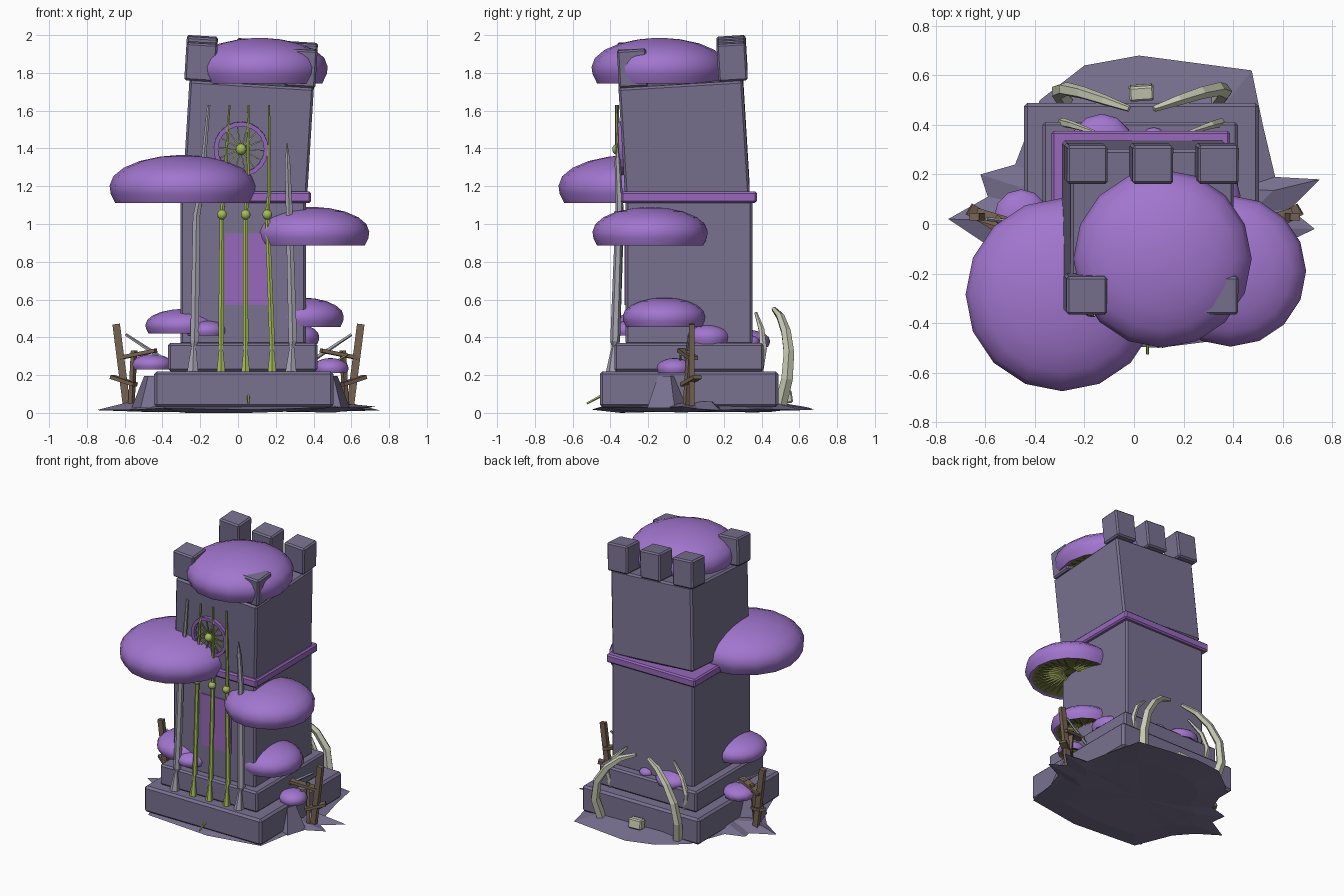
import bpy, bmesh, math, random
from mathutils import Matrix, Vector, Euler

random.seed(4)
cube = bpy.data.objects.get("Cube")
if cube:
    bpy.data.objects.remove(cube, do_unlink=True)


def material(name, rgb):
    m = bpy.data.materials.new(name)
    m.use_nodes = True
    m.diffuse_color = (*rgb, 1)
    m.node_tree.nodes["Principled BSDF"].inputs["Base Color"].default_value = (*rgb, 1)
    return m


STONE = material("violet_stone", (0.19, 0.165, 0.28))
CAP = material("mushroom_purple", (0.36, 0.18, 0.62))
TRIM = material("trim_purple", (0.31, 0.14, 0.5))
GILL = material("olive_gill", (0.17, 0.19, 0.05))
VINE = material("vine_green", (0.38, 0.5, 0.1))
GREY = material("pale_grey", (0.38, 0.37, 0.43))
BONE = material("bone", (0.58, 0.6, 0.46))
WOOD = material("old_wood", (0.18, 0.125, 0.085))


def finish(name, bm, mats, smooth=False):
    bmesh.ops.recalc_face_normals(bm, faces=bm.faces)
    me = bpy.data.meshes.new(name)
    bm.to_mesh(me)
    bm.free()
    for m in mats:
        me.materials.append(m)
    ob = bpy.data.objects.new(name, me)
    bpy.context.collection.objects.link(ob)
    if smooth:
        bpy.ops.object.select_all(action='DESELECT')
        ob.select_set(True)
        bpy.context.view_layer.objects.active = ob
        bpy.ops.object.shade_smooth_by_angle(angle=math.radians(35))
    return ob


def box(name, mat, centre, size, rot=(0, 0, 0), bevel=0.0, frame=Matrix()):
    bm = bmesh.new()
    bmesh.ops.create_cube(bm, size=1, matrix=Matrix.Diagonal((*size, 1)))
    if bevel:
        bmesh.ops.bevel(bm, geom=bm.edges[:], offset=bevel, segments=1, affect='EDGES')
    place = Matrix.Translation(centre) @ Euler([math.radians(a) for a in rot]).to_matrix().to_4x4()
    bm.transform(frame @ place)
    return finish(name, bm, [mat])


def beam(name, mat, a, b, width, thick):
    a, b = Vector(a), Vector(b)
    turn = (b - a).to_track_quat('Z', 'Y').to_matrix().to_4x4()
    return box(name, mat, (0, 0, 0), (width, thick, (b - a).length),
               frame=Matrix.Translation((a + b) / 2) @ turn)


def rod(name, mat, points, radii, sides=6, up=(0, 1, 0)):
    """Sweep a polygon along points, with one radius per point."""
    bm = bmesh.new()
    pts = [Vector(p) for p in points]
    rings = []
    for i, p in enumerate(pts):
        d = (pts[min(i + 1, len(pts) - 1)] - pts[max(i - 1, 0)]).normalized()
        u = d.cross(Vector(up)).normalized()
        v = d.cross(u)
        rings.append([bm.verts.new(p + radii[i] * (u * math.cos(t) + v * math.sin(t)))
                      for t in (math.tau * (k + 0.5) / sides for k in range(sides))])
    for r0, r1 in zip(rings, rings[1:]):
        for k in range(sides):
            j = (k + 1) % sides
            bm.faces.new((r0[k], r0[j], r1[j], r1[k]))
    bm.faces.new(rings[0])
    bm.faces.new(rings[-1])
    return finish(name, bm, [mat])


def ball(name, mat, centre, radius, frame=Matrix()):
    bm = bmesh.new()
    bmesh.ops.create_uvsphere(bm, u_segments=10, v_segments=7, radius=radius,
                              matrix=frame @ Matrix.Translation(centre))
    return finish(name, bm, [mat], True)


def mushroom(name, x, y, z, r, h, sides=16):
    """Domed cap with a hollow, gilled underside; z is the lip height."""
    bm = bmesh.new()
    outline = [(0.12, 0.32), (0.86, 0.04), (0.92, 0.0), (0.985, 0.2), (1.0, 0.36)]
    outline += [(math.cos(t), 0.36 + 0.64 * math.sin(t))
                for t in (math.radians(a) for a in (18, 36, 54, 72, 85))]
    rings = [[bm.verts.new((x + r * q * math.cos(math.tau * k / sides),
                            y + r * q * math.sin(math.tau * k / sides), z + h * f))
              for k in range(sides)] for q, f in outline]
    for i, (r0, r1) in enumerate(zip(rings, rings[1:])):
        for k in range(sides):
            j = (k + 1) % sides
            bm.faces.new((r0[k], r0[j], r1[j], r1[k])).material_index = int(i == 0)
    bm.faces.new(rings[0]).material_index = 1
    bm.faces.new(rings[-1])
    for k in range(sides * 2):
        t = math.tau * (k + 0.5) / (sides * 2)
        blade = [bm.verts.new((x + r * q * math.cos(t), y + r * q * math.sin(t), z + h * f))
                 for q, f in ((0.84, 0.04), (0.14, 0.31), (0.2, 0.16))]
        bm.faces.new(blade).material_index = 1
    return finish(name, bm, [CAP, GILL], True)


# jagged rock slab under the tower
rim = [(.02, .68), (.475, .62), (.52, .4), (.57, .19), (.75, .18), (.63, .06), (.73, -.02),
       (.56, -.1), (.5, -.45), (.1, -.5), (-.4, -.47), (-.5, -.2), (-.6, -.08), (-.75, .02),
       (-.59, .11), (-.62, .2), (-.48, .24), (-.38, .5), (-.2, .64)]
bm = bmesh.new()
edge = [bm.verts.new((x, y, random.uniform(0.012, 0.035))) for x, y in rim]
layers = [[bm.verts.new((x * s, y * s, z + random.uniform(0, 0.012))) for x, y in rim]
          for s, z in ((0.75, 0.05), (0.7, 0.0))]
for layer in layers:
    for k in range(len(rim)):
        j = (k + 1) % len(rim)
        bm.faces.new((edge[k], edge[j], layer[j], layer[k]))
    hub = bm.verts.new((0, 0.05, layer[0].co.z))
    for k in range(len(rim)):
        bm.faces.new((layer[k], layer[(k + 1) % len(rim)], hub))
finish("rock_slab", bm, [STONE])

# sloping rocks at the sides of the plinth
for side, x in (("right", -0.44), ("left", 0.47)):
    bm = bmesh.new()
    bmesh.ops.create_cone(bm, cap_ends=True, segments=5, radius1=0.13, radius2=0.06, depth=0.17,
                          matrix=Matrix.Translation((x, -0.1, 0.11)))
    finish(side + "_side_rock", bm, [STONE])

# stepped plinth, tower body and trim
box("lower_plinth", STONE, (0.03, 0.016, 0.125), (0.95, 0.945, 0.19), bevel=0.015)
box("upper_plinth", STONE, (0.025, 0.016, 0.295), (0.79, 0.79, 0.15), bevel=0.012)
box("lower_tower", STONE, (0.027, 0.016, 0.76), (0.665, 0.67, 0.8), bevel=0.012)
box("trim_band", TRIM, (0.027, 0.016, 1.142), (0.72, 0.72, 0.06), bevel=0.01)
box("door_panel", TRIM, (0.05, -0.322, 0.76), (0.24, 0.008, 0.38))

# leaning upper tower with battlements
lean = Matrix.Translation((0.055, -0.01, 1.46)) @ Euler(
    (math.radians(3.5), math.radians(3.5), 0)).to_matrix().to_4x4()
box("upper_tower", STONE, (0, 0, 0), (0.66, 0.66, 0.6), bevel=0.012, frame=lean)
for i, (x, y) in enumerate([(-1, 1), (0, 1), (1, 1), (-1, -1), (1, -1)]):
    box(f"merlon_{i + 1}", STONE, (x * 0.265 - 0.01, y * 0.264 + 0.015, 0.4),
        (0.165, 0.155, 0.2), bevel=0.01, frame=lean)

# mushrooms: name, x, y, lip height, radius, cap height
for spec in [("roof", .115, -.14, 1.745, .36, .24), ("large_right", -.29, -.285, 1.11, .39, .255),
             ("large_left", .39, -.19, .885, .305, .205), ("mid_left", .34, -.115, .455, .22, .155),
             ("mid_right", -.29, -.18, .42, .2, .13), ("front", -.17, -.29, .41, .11, .08),
             ("step_left", .31, .115, .365, .12, .105), ("low_right", -.455, .03, .23, .11, .08),
             ("low_left", .49, -.06, .21, .095, .08), ("back", -.13, .32, .35, .125, .09),
             ("small_back", .08, .34, .36, .05, .05)]:
    mushroom(spec[0] + "_mushroom", *spec[1:], sides=16 if spec[4] > 0.15 else 12)

# vines climbing the front, each with a bud
for i, (x0, x1, x2) in enumerate([(-.09, -.085, -.045), (.04, .04, .055), (.18, .155, .165)]):
    rod(f"vine_{i + 1}", VINE,
        [(x0, -.39, .215), (x0, -.38, .35), (x0, -.37, .38), (x1, -.35, 1.05),
         (x1 + .01, -.36, 1.17), (x2, -.368, 1.63)],
        [.026, .011, .017, .014, .011, .006])
    ball(f"vine_bud_{i + 1}", VINE, (x1, -.357, 1.05), 0.027)

# slender grey columns beside the vines
rod("right_column", GREY,
    [(-.24, -.39, .215), (-.235, -.38, .35), (-.23, -.375, .38), (-.22, -.35, 1.04),
     (-.2, -.355, 1.15), (-.155, -.366, 1.63)], [.034, .014, .026, .022, .018, .01])
rod("left_column", GREY,
    [(.28, -.39, .215), (.285, -.38, .35), (.29, -.375, .38), (.27, -.352, 1.1),
     (.262, -.362, 1.33), (.26, -.365, 1.43)], [.034, .014, .026, .02, .016, .002])

# spoked wheel window on the upper tower
wheel = lean @ Matrix.Translation((-0.035, -0.342, -0.045))
steps = 20
bm = bmesh.new()
loops = []
for k in range(steps):
    t = math.tau * k / steps
    loops.append([bm.verts.new(wheel @ Vector((q * math.cos(t), d, q * math.sin(t))))
                  for q, d in ((0.145, 0.012), (0.145, -0.012), (0.122, -0.012), (0.122, 0.012))])
for k in range(steps):
    a, b = loops[k], loops[(k + 1) % steps]
    for m in range(4):
        n = (m + 1) % 4
        bm.faces.new((a[m], a[n], b[n], b[m]))
finish("wheel_ring", bm, [TRIM])
for k in range(14):
    t = math.tau * k / 14
    rod(f"wheel_spoke_{k + 1}", VINE,
        [wheel @ Vector((q * math.cos(t), -0.006, q * math.sin(t))) for q in (0.01, 0.13)],
        [.006, .004], 4)
ball("wheel_hub", VINE, (0, -0.012, 0), 0.03, wheel)

# broken wooden fences and spikes on both sides
for side, s, c in (("left", 1, 0.02), ("right", -1, -0.015)):
    beam(side + "_post", WOOD, (s * .575 + c, .03, .04), (s * .63 + c, .03, .47), .03, .04)
    beam(side + "_inner_post", WOOD, (s * .55 + c, .0, .04), (s * .535 + c, .02, .33), .025, .025)
    beam(side + "_low_rail", WOOD, (s * .53 + c, -.01, .15), (s * .65 + c, .06, .19), .05, .02)
    beam(side + "_high_rail", WOOD, (s * .42 + c, -.02, .33), (s * .62 + c, .04, .29), .05, .02)
    rod(side + "_spike", GREY, [(s * .39 + c, .0, .29), (s * .58 + c, .02, .415)], [.012, .008], 5)
rod("front_sprout", VINE, [(.055, -.45, .09), (.055, -.525, .05)], [.008, .006], 5, (1, 0, 0))
rod("side_sprout", VINE, [(.5, -.03, .26), (.58, -.03, .31)], [.007, .005], 5)

# curved ribs and a bone block behind the tower
for side, s in (("left", 1), ("right", -1)):
    rod(side + "_large_rib", BONE,
        [(.03 + s * q, y, z) for q, y, z in ((.31, .5, .04), (.335, .535, .18), (.31, .545, .32),
                                             (.24, .53, .43), (.15, .5, .51), (.05, .465, .55))],
        [.034, .032, .029, .026, .022, .013], 5)
    rod(side + "_small_rib", BONE,
        [(.03 + s * q, y, z) for q, y, z in ((.3, .39, .22), (.32, .41, .34),
                                             (.28, .4, .44), (.19, .37, .53))],
        [.02, .019, .016, .008], 5)
box("bone_block", BONE, (0.03, 0.53, 0.085), (0.1, 0.06, 0.07), (8, 0, 4), bevel=0.008)
